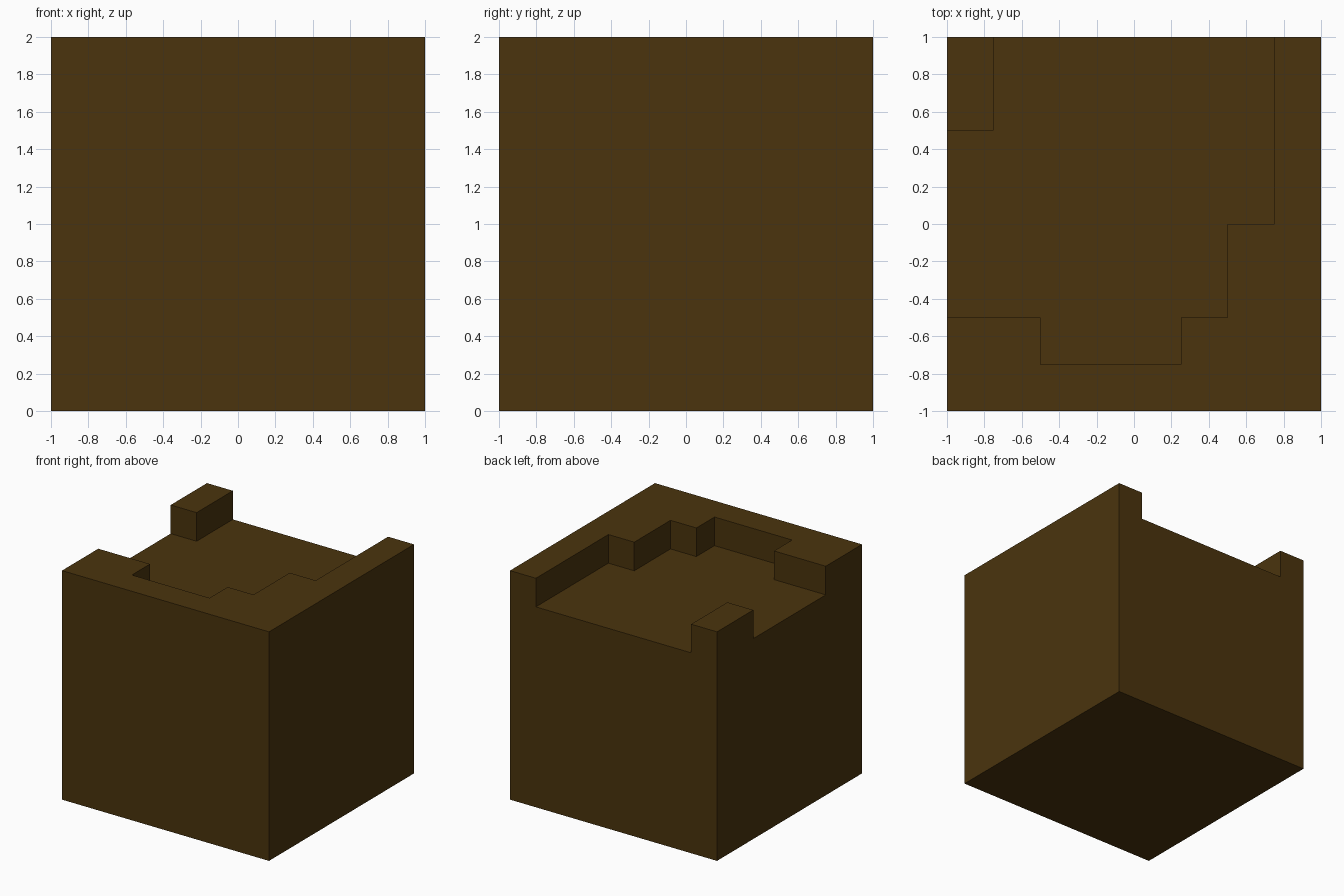
import bpy, bmesh

cube = bpy.data.objects.get("Cube")
if cube:
    bpy.data.objects.remove(cube, do_unlink=True)

FLOOR_Z, TOP_Z = 1.75, 2.0

# Stepped inner edge shared by the raised rim and the recessed floor
step = [(0.75, 1), (0.75, 0), (0.5, 0), (0.5, -0.5), (0.25, -0.5),
        (0.25, -0.75), (-0.5, -0.75), (-0.5, -0.5), (-1, -0.5)]
rim = [(-1, -1), (1, -1), (1, 1)] + step
post = [(-1, 0.5), (-0.75, 0.5), (-0.75, 1), (-1, 1)]
floor = step[::-1] + [(-0.75, 1), (-0.75, 0.5), (-1, 0.5)]

# One colour for the whole block
brown = bpy.data.materials.new("dark brown")
brown.use_nodes = True
color = (0.069, 0.034, 0.004, 1)
brown.diffuse_color = color
shader = next(n for n in brown.node_tree.nodes if n.type == "BSDF_PRINCIPLED")
shader.inputs["Base Color"].default_value = color
shader.inputs["Roughness"].default_value = 0.9

bm = bmesh.new()
verts = {}


def vert(x, y, z):
    """Return a shared vertex at this position."""
    key = (x, y, z)
    if key not in verts:
        verts[key] = bm.verts.new(key)
    return verts[key]


def cap(outline, z):
    return bm.faces.new([vert(x, y, z) for x, y in outline])


# Block top, split into regions, then rim and post raised above the floor
cap(floor, FLOOR_Z)
for outline in (rim, post):
    cap(outline, TOP_Z)
    for (x0, y0), (x1, y1) in zip(outline, outline[1:] + outline[:1]):
        bm.faces.new([vert(x0, y0, FLOOR_Z), vert(x1, y1, FLOOR_Z),
                      vert(x1, y1, TOP_Z), vert(x0, y0, TOP_Z)])

# Outer sides and base, hung from the open edge around the floor level
open_edges = [e for e in bm.edges if e.is_boundary]
sides = bmesh.ops.extrude_edge_only(bm, edges=open_edges)["geom"]
for v in sides:
    if isinstance(v, bmesh.types.BMVert):
        v.co.z = 0
bottom = [e for e in bm.edges if e.is_boundary]
bmesh.ops.contextual_create(bm, geom=bottom)

# Merge coplanar faces so every side is one clean polygon
bmesh.ops.recalc_face_normals(bm, faces=bm.faces[:])
bmesh.ops.dissolve_limit(bm, angle_limit=0.01, verts=bm.verts[:], edges=bm.edges[:])

mesh = bpy.data.meshes.new("notched_block")
bm.to_mesh(mesh)
bm.free()
mesh.materials.append(brown)
block = bpy.data.objects.new("notched_block", mesh)
bpy.context.collection.objects.link(block)
